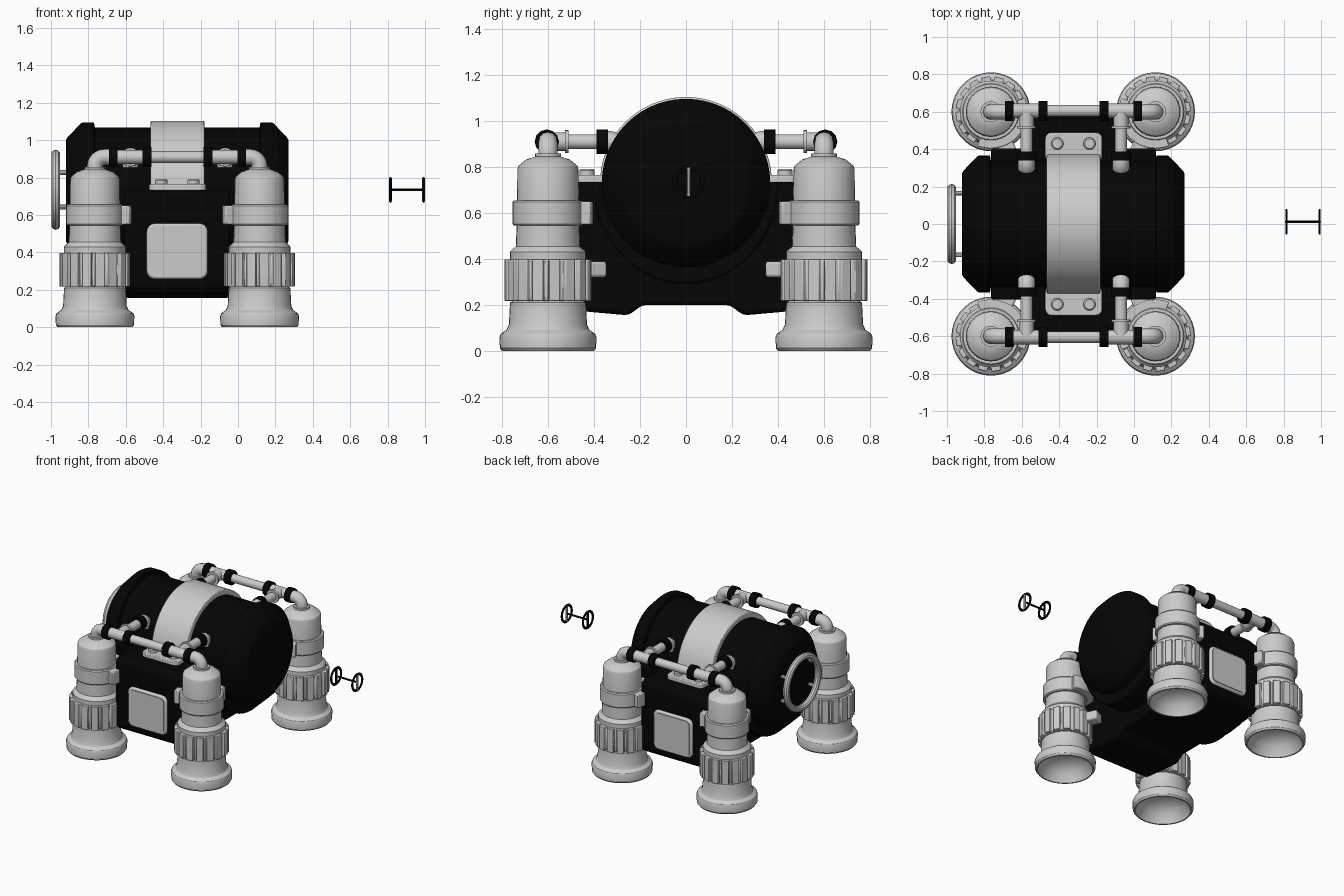
import bpy, bmesh, math
from mathutils import Matrix, Vector

if "Cube" in bpy.data.objects:
    bpy.data.objects.remove(bpy.data.objects["Cube"])


def material(name, v):
    m = bpy.data.materials.new(name)
    m.diffuse_color = (v, v, v, 1)
    m.use_nodes = True
    m.node_tree.nodes["Principled BSDF"].inputs["Base Color"].default_value = m.diffuse_color
    return m


BLACK = material("matte black", 0.0015)
GREY = material("light grey", 0.6)
ROT = {'X': Matrix.Rotation(math.pi / 2, 4, 'Y'),
       'Y': Matrix.Rotation(-math.pi / 2, 4, 'X'),
       'Z': Matrix.Identity(4)}


def finish(name, bm, mat, loc=(0, 0, 0)):
    bmesh.ops.remove_doubles(bm, verts=bm.verts, dist=1e-5)
    bmesh.ops.recalc_face_normals(bm, faces=bm.faces)
    me = bpy.data.meshes.new(name)
    bm.to_mesh(me)
    bm.free()
    me.materials.append(mat)
    ob = bpy.data.objects.new(name, me)
    ob.location = loc
    bpy.context.collection.objects.link(ob)
    return ob


def lathe(name, profile, loc, mat, axis='Z', seg=32):
    """Revolve (radius, height) points about an axis."""
    bm = bmesh.new()
    vs = [bm.verts.new((r, 0, h)) for r, h in profile]
    es = [bm.edges.new(p) for p in zip(vs, vs[1:])]
    bmesh.ops.spin(bm, geom=vs + es, cent=(0, 0, 0), axis=(0, 0, 1),
                   angle=2 * math.pi, steps=seg, use_duplicate=False)
    bmesh.ops.transform(bm, matrix=ROT[axis], verts=bm.verts)
    return finish(name, bm, mat, loc)


def rod(name, r, a, b, loc, mat, axis, seg=20):
    a, b = sorted((a, b))
    return lathe(name, [(0, a), (r, a), (r, b), (0, b)], loc, mat, axis, seg)


def prism(name, pts, a, b, mat, to3d, loc=(0, 0, 0), bevel=0):
    """Extrude a 2D outline from depth a to depth b."""
    bm = bmesh.new()
    lo = [bm.verts.new(to3d(p, a)) for p in pts]
    hi = [bm.verts.new(to3d(p, b)) for p in pts]
    n = len(pts)
    bm.faces.new(lo)
    bm.faces.new(hi)
    for i in range(n):
        bm.faces.new((lo[i], lo[(i + 1) % n], hi[(i + 1) % n], hi[i]))
    ob = finish(name, bm, mat, loc)
    if bevel:
        mod = ob.modifiers.new("bevel", 'BEVEL')
        mod.width, mod.segments, mod.limit_method = bevel, 2, 'ANGLE'
    return ob


def along_x(p, d): return (d, p[0], p[1])
def along_y(p, d): return (p[0], d, p[1])
def along_z(p, d): return (p[0], p[1], d)


def arc(r, a, b, n, cx=0.0, cy=0.0, squash=1.0):
    """Points on a circle or ellipse from angle a to b in degrees."""
    ts = [math.radians(a + (b - a) * i / n) for i in range(n + 1)]
    return [(cx + r * math.cos(t), cy + r * squash * math.sin(t)) for t in ts]


def rect(x0, x1, y0, y1, c=0.0):
    """Rectangle outline with rounded corners of radius c."""
    if not c:
        return [(x0, y0), (x1, y0), (x1, y1), (x0, y1)]
    corners = [(x1 - c, y1 - c), (x0 + c, y1 - c), (x0 + c, y0 + c), (x1 - c, y0 + c)]
    return [p for k, q in enumerate(corners) for p in arc(c, 90 * k, 90 * k + 90, 4, *q)]


def tube(name, pts, r, mat):
    """Round pipe through a list of points."""
    cu = bpy.data.curves.new(name, 'CURVE')
    cu.dimensions, cu.bevel_depth, cu.bevel_resolution = '3D', r, 4
    cu.use_fill_caps = True
    sp = cu.splines.new('POLY')
    sp.points.add(len(pts) - 1)
    for q, p in zip(sp.points, pts):
        q.co = (*p, 1)
    cu.materials.append(mat)
    ob = bpy.data.objects.new(name, cu)
    bpy.context.collection.objects.link(ob)
    bpy.ops.object.select_all(action='DESELECT')
    ob.select_set(True)
    bpy.context.view_layer.objects.active = ob
    bpy.ops.object.convert(target='MESH')


def elbow(start, up, out, r, straight, tail):
    """Points: straight run, quarter bend of radius r, short run out."""
    s, u, o = Vector(start), Vector(up), Vector(out)
    c = s + u * straight + o * r
    pts = [s] + [c - o * p[0] + u * p[1] for p in arc(r, 0, 90, 8)]
    return pts + [pts[-1] + o * tail]


def torus(name, loc, R, r, depth, mat, seg=40):
    ring = [(x, y * depth / r) for x, y in arc(r, 0, 360, 10, R)]
    return lathe(name, ring, loc, mat, 'X', seg)


CZ = 0.73   # tank axis height

# Tank with raised end bands and chamfered ends
lathe("tank", [(0, -0.92), (0.27, -0.92), (0.285, -0.912), (0.36, -0.84),
               (0.366, -0.83), (0.366, -0.77), (0.337, -0.765), (0.337, 0.115), (0.366, 0.12),
               (0.366, 0.18), (0.36, 0.19), (0.285, 0.262), (0.27, 0.27),
               (0, 0.27)], (0, 0, CZ), BLACK, 'X', 56)

# Cradle under the tank, with a rounded trough along the tank
half = [(0.19, 0.2), (0.25, 0.155), (0.42, 0.17), (0.58, 0.19), (0.61, 0.22), (0.61, 0.71),
        (0.585, 0.735)]
prism("cradle", half + [(-y, z) for y, z in reversed(half)], -0.605, -0.045, BLACK, along_x,
      bevel=0.02)
prism("cradle_trough", arc(0.405, 180, 360, 28, 0, 0.735, 1.1), -0.765, 0.118, BLACK, along_x,
      bevel=0.012)

# Strap over the tank, with feet and bolts
prism("strap", [(0.374, 0.73)] + arc(0.374, 9, 171, 36, 0, CZ) + [(-0.374, 0.73)],
      -0.467, -0.18, GREY, along_x, bevel=0.006)
for s in (-1, 1):
    ys = sorted((s * 0.33, s * 0.49))
    prism("strap_foot", rect(-0.475, -0.17, *ys, 0.035), 0.73, 0.765, GREY, along_z, bevel=0.006)
    for x in (-0.41, -0.238):
        lathe("strap_bolt", [(0, 0.76), (0.033, 0.76), (0.033, 0.785), (0.026, 0.792),
                             (0, 0.792)], (x, s * 0.43, 0), GREY, 'Z', 16)

# Front and back access panels with a raised face
for s in (-1, 1):
    prism("access_panel", rect(-0.488, -0.162, 0.257, 0.555, 0.045), s * 0.6, s * 0.63, GREY,
          along_y, bevel=0.012)
    prism("access_panel_face", rect(-0.472, -0.178, 0.273, 0.539, 0.035), s * 0.62, s * 0.636,
          GREY, along_y)

# Legs
gear = []
TEETH = 16
for i in range(TEETH):
    for f, r in ((0.0, 0.168), (0.05, 0.19), (0.71, 0.19), (0.76, 0.168)):
        t = 2 * math.pi * (i + f) / TEETH
        gear.append((r * math.cos(t), r * math.sin(t)))
for lx, sx in ((-0.765, 1), (0.115, -1)):
    for sy in (-1, 1):
        loc = (lx, sy * 0.6, 0)
        lathe("leg_foot", [(0, 0.13), (0.10, 0.115), (0.16, 0.07), (0.19, 0.0), (0.2, 0.0),
                           (0.209, 0.012), (0.211, 0.06), (0.205, 0.075), (0.18, 0.092),
                           (0.17, 0.115), (0.165, 0.21), (0.15, 0.22), (0, 0.22)],
              loc, GREY, seg=36)
        prism("leg_ribbed_grip", gear, 0.218, 0.398, GREY, along_z, loc, bevel=0.004)
        lathe("leg_bottle", [(0, 0.39), (0.166, 0.39), (0.166, 0.43), (0.14, 0.455),
                             (0.136, 0.55), (0.135, 0.6), (0.133, 0.79), (0.128, 0.805),
                             (0.095, 0.832), (0.055, 0.845), (0, 0.845)], loc, GREY)
        lathe("leg_collar", [(0.12, 0.545), (0.148, 0.545), (0.154, 0.552), (0.154, 0.648),
                             (0.148, 0.655), (0.12, 0.655)], loc, GREY)
        # Thickened inner quarter of the collar, and the lug below it
        pad = arc(0.197, -22, 112, 14) + arc(0.12, 112, -22, 14)
        prism("collar_pad", [(sx * x, -sy * y) for x, y in pad], 0.55, 0.65, GREY, along_z, loc,
              bevel=0.006)
        lug = prism("lower_lug", rect(0.12, 0.262, -0.045, 0.045), 0.32, 0.39, GREY, along_z,
                    loc, bevel=0.012)
        lug.rotation_euler.z = math.atan2(-sy * 0.92, sx * 0.4)
        # Neck and elbow on top of the leg
        rod("leg_neck", 0.056, 0.83, 0.858, loc, GREY, 'Z')
        tube("leg_elbow", elbow((lx, sy * 0.6, 0.84), (0, 0, 1), (sx, 0, 0), 0.05, 0.02, 0.03),
             0.042, GREY)

# Rails with couplings and branches into the tank
PZ = 0.91
for sy in (-1, 1):
    y = sy * 0.605
    rod("rail", 0.031, -0.7, 0.05, (0, y, PZ), GREY, 'X')
    for x in (-0.667, -0.487, -0.16, 0.02):
        rod("rail_coupling", 0.053, x - 0.024, x + 0.024, (0, y, PZ), BLACK, 'X', 12)
    for bx in (-0.575, -0.07):
        rod("tee_body", 0.038, bx - 0.07, bx + 0.07, (0, y, PZ), GREY, 'X')
        rod("tee_stem", 0.04, sy * 0.515, sy * 0.6, (bx, 0, PZ), GREY, 'Y')
        rod("branch_flange", 0.05, sy * 0.51, sy * 0.525, (bx, 0, PZ), GREY, 'Y')
        rod("branch_pipe", 0.032, sy * 0.36, sy * 0.52, (bx, 0, PZ), GREY, 'Y')
        rod("branch_coupling", 0.053, sy * 0.34, sy * 0.388, (bx, 0, PZ), BLACK, 'Y', 12)
        tube("branch_elbow", elbow((bx, sy * 0.35, PZ), (0, -sy, 0), (0, 0, -1), 0.045, 0.015,
                                   0.01), 0.046, GREY)

# Hand wheel on the left end
torus("hand_wheel", (-0.975, 0, 0.735), 0.19, 0.024, 0.024, GREY)
for sy in (-1, 1):
    for sz in (-1, 1):
        rod("wheel_post", 0.013, -0.975, -0.9, (0, sy * 0.165, 0.735 + sz * 0.092), GREY, 'X', 10)

# Loose valve: two small rings joined by a spindle
VY, VZ = 0.012, 0.735
for x, m in ((0.815, BLACK), (0.992, GREY)):
    torus("valve_ring", (x, VY, VZ), 0.06, 0.01, 0.006, BLACK, 24)
    rod("valve_spoke", 0.008, VZ - 0.062, VZ + 0.062, (x, VY, 0), m, 'Z', 8)
rod("valve_spindle", 0.007, 0.815, 0.992, (0, VY, VZ), BLACK, 'X', 8)

# Smooth shading with sharp edges kept
bpy.ops.object.select_all(action='DESELECT')
for ob in bpy.context.scene.objects:
    ob.select_set(True)
    bpy.context.view_layer.objects.active = ob
bpy.ops.object.shade_smooth_by_angle(angle=math.radians(32))
